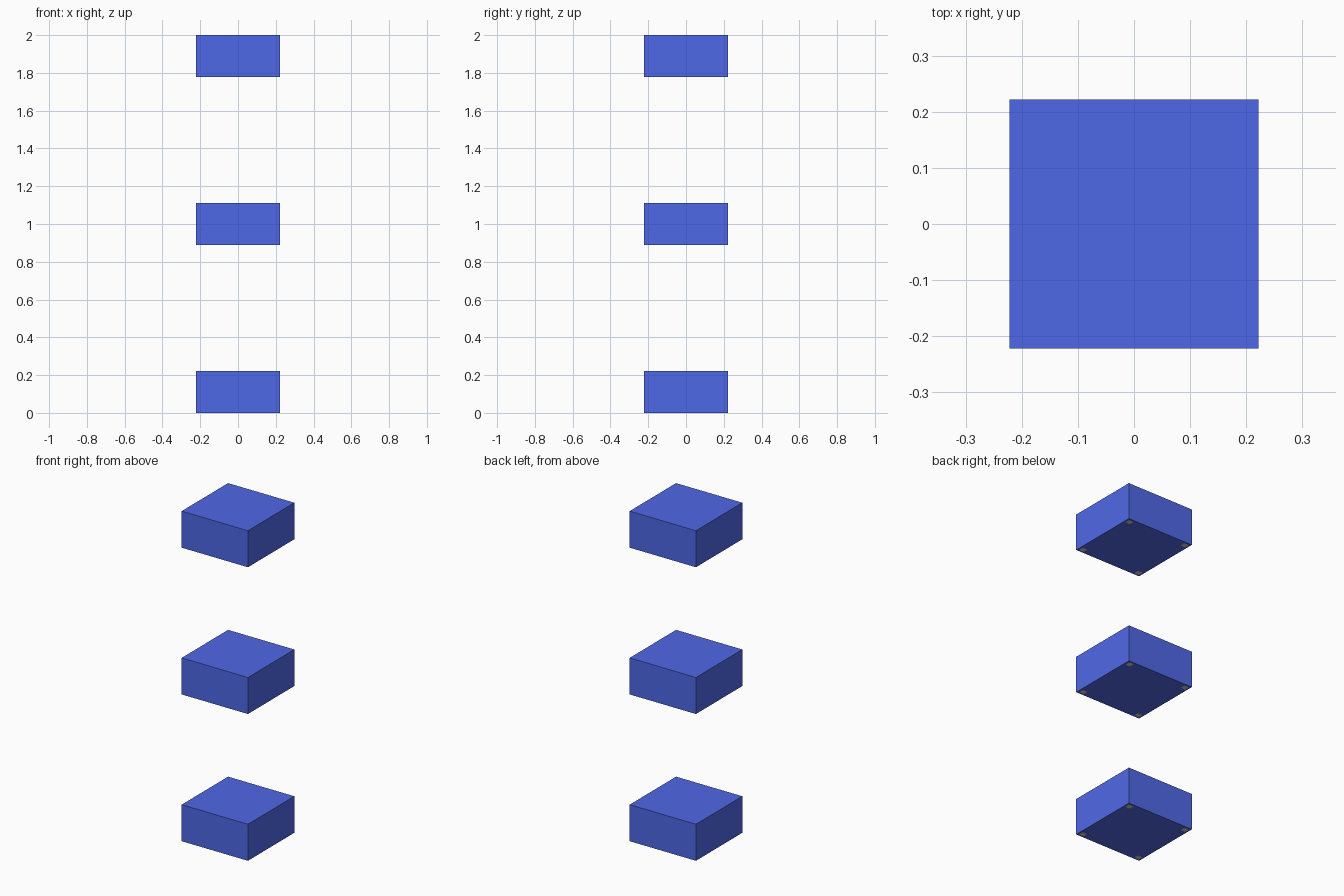
import bpy

if "Cube" in bpy.data.objects:
    bpy.data.objects.remove(bpy.data.objects["Cube"])


def paint(name, rgb):
    mat = bpy.data.materials.new(name)
    mat.diffuse_color = (*rgb, 1)
    mat.use_nodes = True
    mat.node_tree.nodes["Principled BSDF"].inputs["Base Color"].default_value = mat.diffuse_color
    return mat


blue = paint("blue", (0.078, 0.14, 0.8))
light_grey = paint("light_grey", (0.8, 0.8, 0.8))


def box(name, center, size, mat):
    bpy.ops.mesh.primitive_cube_add(size=1, location=center)
    ob = bpy.context.object
    ob.name = name
    ob.scale = size
    bpy.ops.object.transform_apply(location=False, rotation=False, scale=True)
    ob.data.materials.append(mat)
    return ob


W, H = 0.444, 0.222        # block width and height
PAD, PAD_H = 0.032, 0.02   # corner foot pad
LIP = 0.0006               # pads sit almost flush with the underside

for i, z in enumerate((0.0, 0.889, 1.778)):
    # blue block
    box(f"block_{i + 1}", (0, 0, z + (H + LIP) / 2), (W, W, H - LIP), blue)
    # four grey foot pads set into the underside
    for sx in (-1, 1):
        for sy in (-1, 1):
            box(f"foot_pad_{i + 1}", (sx * 0.195, sy * 0.195, z + PAD_H / 2),
                (PAD, PAD, PAD_H), light_grey)
